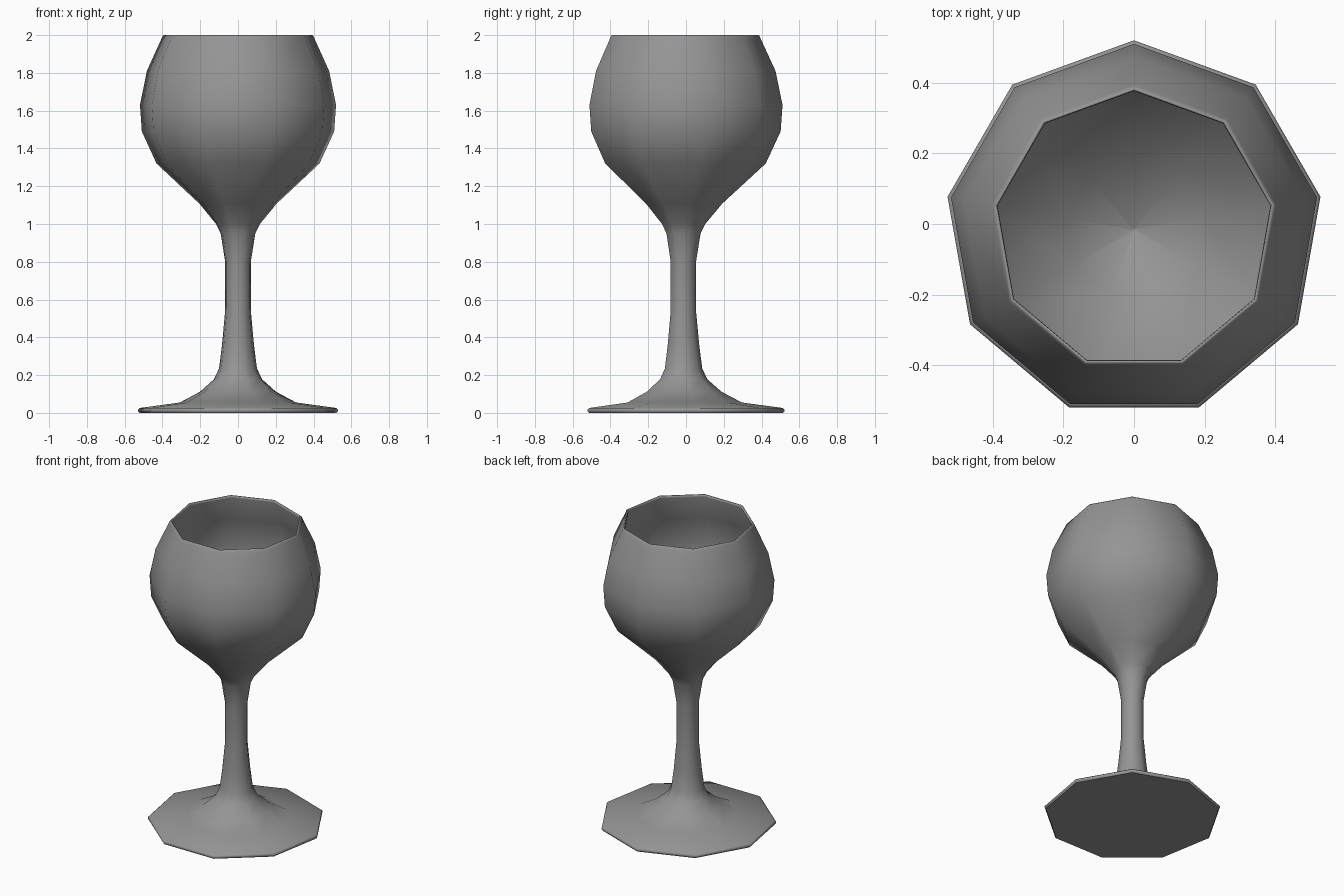
import bpy, bmesh, math

if "Cube" in bpy.data.objects:
    bpy.data.objects.remove(bpy.data.objects["Cube"])

SIDES = 9
CENTRE_Y = -0.016   # the nine-sided outline is centred by its bounds


def lathe(name, profile):
    """Revolve (radius, z) points and cap both ends."""
    bm = bmesh.new()
    rings = []
    for r, z in profile:
        ring = []
        for i in range(SIDES):
            a = math.pi / 2 + 2 * math.pi * i / SIDES
            ring.append(bm.verts.new((r * math.cos(a), CENTRE_Y + r * math.sin(a), z)))
        rings.append(ring)
    for a, b in zip(rings, rings[1:]):
        for i in range(SIDES):
            j = (i + 1) % SIDES
            bm.faces.new((a[i], a[j], b[j], b[i]))
    base = bm.faces.new(rings[0])
    bm.faces.new(rings[-1])
    bmesh.ops.recalc_face_normals(bm, faces=bm.faces)
    # Smooth everywhere except the flat underside
    for f in bm.faces:
        f.smooth = f is not base
    for e in base.edges:
        e.smooth = False
    mesh = bpy.data.meshes.new(name)
    bm.to_mesh(mesh)
    bm.free()
    obj = bpy.data.objects.new(name, mesh)
    bpy.context.collection.objects.link(obj)
    return obj


# Foot and stem
foot_stem = [(0.530, 0), (0.537, 0.008), (0.537, 0.018), (0.528, 0.026),
             (0.312, 0.055), (0.204, 0.112), (0.129, 0.178), (0.102, 0.235),
             (0.086, 0.36), (0.070, 0.53), (0.069, 0.80), (0.093, 0.95)]
# Outside of the bowl up to the rounded rim
bowl_outer = [(0.118, 1.0), (0.208, 1.108), (0.438, 1.32), (0.517, 1.49),
              (0.527, 1.63), (0.490, 1.81), (0.411, 1.982), (0.405, 1.996),
              (0.400, 2.0)]
# Inside of the bowl, down to its centre
bowl_inner = [(0.395, 1.998), (0.393, 1.985), (0.474, 1.81), (0.511, 1.63),
              (0.501, 1.49), (0.425, 1.333), (0.198, 1.124), (0.006, 1.005)]

glass = lathe("wine_glass", foot_stem + bowl_outer + bowl_inner)

# Dark grey
grey = bpy.data.materials.new("dark_grey")
grey.diffuse_color = (0.3, 0.3, 0.3, 1)
grey.use_nodes = True
grey.node_tree.nodes["Principled BSDF"].inputs["Base Color"].default_value = grey.diffuse_color
glass.data.materials.append(grey)
